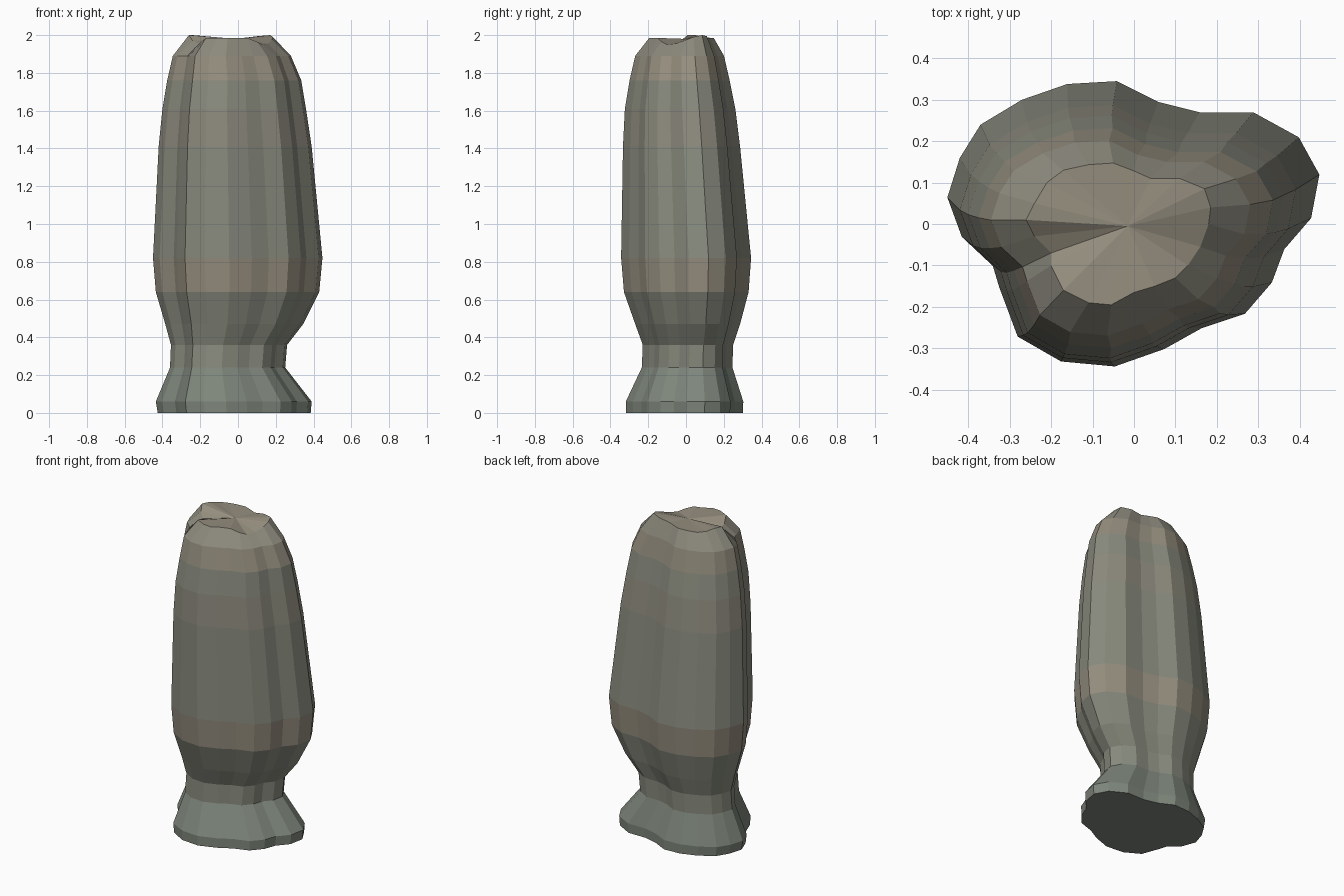
import bpy, bmesh

# Irregular cross-section of the stone at its widest, anticlockwise
OUTLINE = [(.45, .12), (.40, .21), (.29, .27), (.16, .27), (.06, .295), (-.04, .345),
           (-.16, .338), (-.27, .30), (-.37, .24), (-.42, .16), (-.45, .065),
           (-.415, -.03), (-.34, -.10), (-.325, -.15), (-.28, -.27), (-.175, -.33),
           (-.045, -.342), (.075, -.30), (.165, -.25), (.27, -.215), (.335, -.14),
           (.365, -.06), (.43, .015)]

# Rim of the top face, same order
RIM = [(.185, .04), (.17, .085), (.11, .11), (.04, .11), (0, .128), (-.05, .147),
       (-.11, .143), (-.17, .13), (-.21, .10), (-.24, .05), (-.26, .01),
       (-.24, -.03), (-.20, -.07), (-.20, -.10), (-.17, -.16), (-.11, -.19),
       (-.055, -.195), (0, -.165), (.05, -.15), (.10, -.13), (.13, -.10),
       (.16, -.055), (.18, 0)]
RIM_Z = {0: 1.99, 1: 2.0, 2: 1.995, 8: 1.99, 9: 2.0, 10: 2.0, 11: 1.97, 12: 1.95,
         13: 1.96, 19: 1.965, 20: 1.95, 21: 1.955, 22: 1.975}

# Height, left, right, front and back extents of each ring, and the band above it
RINGS = [(0, -.425, .385, -.32, .30, "base"), (.06, -.435, .39, -.32, .302, "base"),
         (.24, -.36, .25, -.235, .245, "moss"), (.36, -.355, .26, -.23, .248, "moss"),
         (.47, -.385, .345, -.27, .285, "moss"), (.64, -.435, .43, -.33, .33, "warm"),
         (.82, -.45, .447, -.345, .343, "moss"), (1.41, -.42, .39, -.335, .285, "mid"),
         (1.61, -.40, .36, -.325, .26, "moss"), (1.76, -.375, .335, -.30, .23, "warm"),
         (1.89, -.345, .28, -.27, .20, "mid")]

# Weathered stone tints
TINTS = {"moss": (.25, .26, .21), "base": (.21, .24, .20),
         "mid": (.27, .26, .21), "warm": (.30, .27, .21)}
SLOTS = list(TINTS)


def fit(v, low, high, half):
    return low + (v + half) / (2 * half) * (high - low)


bm = bmesh.new()
n = len(OUTLINE)


def face(verts, tint):
    bm.faces.new(verts).material_index = SLOTS.index(tint)


loops = [[bm.verts.new((fit(x, l, r, .45), fit(y, f, b, .3435), z)) for x, y in OUTLINE]
         for z, l, r, f, b, _ in RINGS]
loops.append([bm.verts.new((x, y, RIM_Z.get(i, 1.985))) for i, (x, y) in enumerate(RIM)])

# Sides
for ring, a, b in zip(RINGS, loops, loops[1:]):
    for i in range(n):
        j = (i + 1) % n
        face((a[i], a[j], b[j], b[i]), ring[5])

# Flat base and fanned top
face(loops[0][::-1], "base")
centre = bm.verts.new((-.015, -.005, 1.98))
for i in range(n):
    face((loops[-1][i], loops[-1][(i + 1) % n], centre), "warm")

bmesh.ops.recalc_face_normals(bm, faces=bm.faces)
mesh = bpy.data.meshes.new("standing_stone")
bm.to_mesh(mesh)
bm.free()
for name, rgb in TINTS.items():
    mat = bpy.data.materials.new(name + "_stone")
    mat.diffuse_color = (*rgb, 1)
    mesh.materials.append(mat)
stone = bpy.data.objects.new("standing_stone", mesh)
bpy.context.collection.objects.link(stone)
